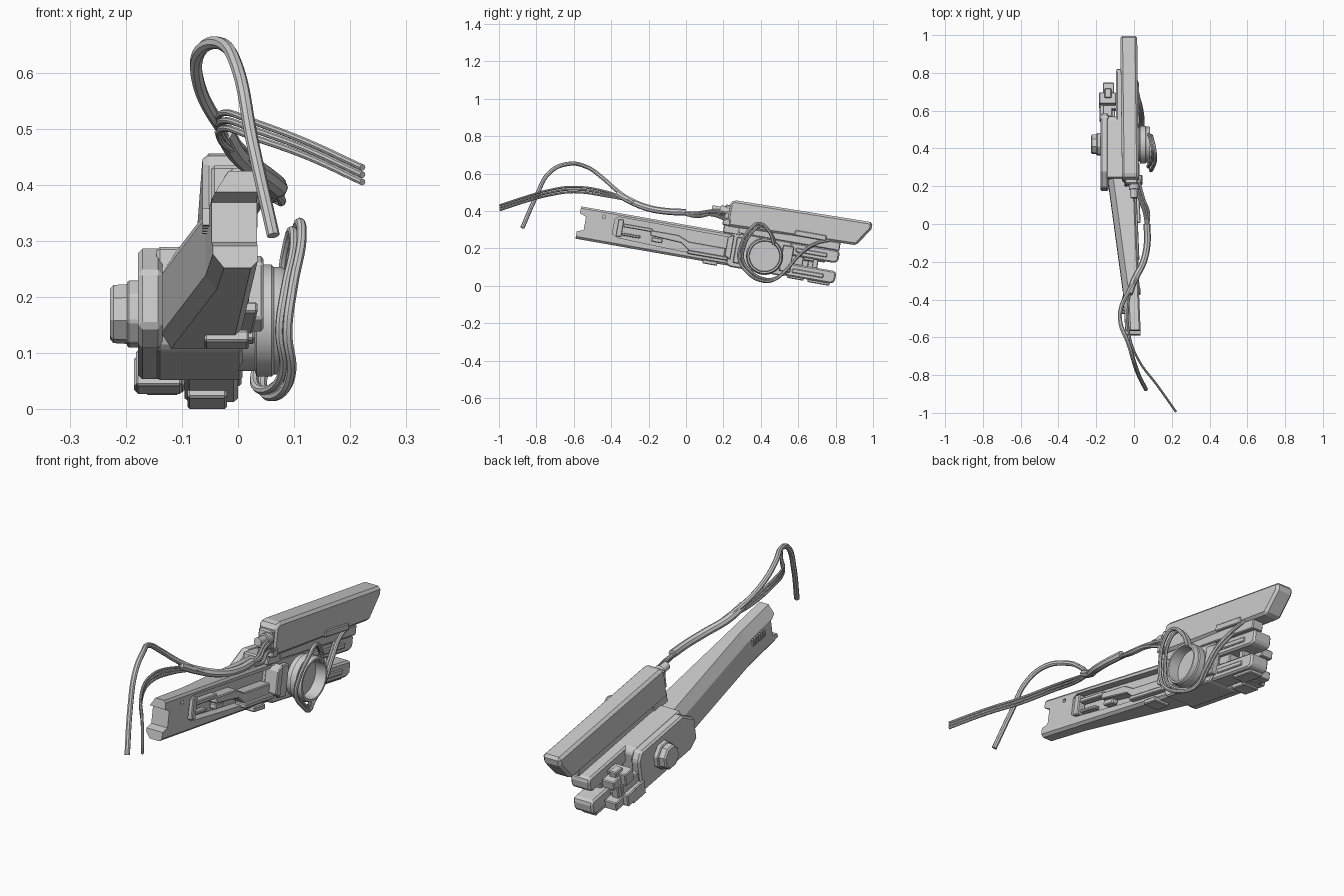
import bpy, bmesh, math
from mathutils import Matrix, Vector

if "Cube" in bpy.data.objects:
    bpy.data.objects.remove(bpy.data.objects["Cube"])

# The rigid parts live in a frame (x, u along arm, h above arm base) pitched down 10 degrees
TILT = Matrix.Translation((0, 0, 0.148)) @ Matrix.Rotation(math.radians(-10), 4, 'X')
SKEW = -0.041


def finish(name, bm, bevel=0.0, smooth=False, tilt=True):
    bmesh.ops.recalc_face_normals(bm, faces=bm.faces[:])
    if tilt:
        bm.transform(TILT)
    me = bpy.data.meshes.new(name)
    bm.to_mesh(me)
    bm.free()
    ob = bpy.data.objects.new(name, me)
    bpy.context.collection.objects.link(ob)
    if bevel:
        m = ob.modifiers.new("bevel", 'BEVEL')
        m.width, m.segments, m.limit_method = bevel, 1, 'ANGLE'
        m.angle_limit = math.radians(35)
    if smooth:
        select(ob)
        bpy.ops.object.shade_smooth_by_angle(angle=math.radians(35))
    return ob


def select(ob):
    bpy.ops.object.select_all(action='DESELECT')
    ob.select_set(True)
    bpy.context.view_layer.objects.active = ob


def loft(name, sections, bevel=0.0, smooth=False):
    bm = bmesh.new()
    rings = [[bm.verts.new(p) for p in s] for s in sections]
    n = len(rings[0])
    for a, b in zip(rings, rings[1:]):
        for i in range(n):
            bm.faces.new((a[i], a[(i + 1) % n], b[(i + 1) % n], b[i]))
    bm.faces.new(rings[0])
    bm.faces.new(rings[-1])
    return finish(name, bm, bevel, smooth)


def prism(name, pts, x0, x1, bevel=0.0, skew=0.0):
    return loft(name, [[(x + skew * u, u, h) for u, h in pts] for x in (x0, x1)], bevel)


def box(name, x0, x1, u0, u1, h0, h1, bevel=0.004, skew=0.0):
    return prism(name, [(u0, h0), (u1, h0), (u1, h1), (u0, h1)], x0, x1, bevel, skew)


def lathe(name, prof, u, h, sides=32, smooth=True, bevel=0.0):
    secs = [[(x, u + r * math.cos(2 * math.pi * (i + .5) / sides),
              h + r * math.sin(2 * math.pi * (i + .5) / sides)) for i in range(sides)]
            for x, r in prof]
    return loft(name, secs, bevel, smooth)


def cut(ob, cutter):
    m = ob.modifiers.new("cut", 'BOOLEAN')
    m.operation, m.object, m.solver = 'DIFFERENCE', cutter, 'EXACT'
    select(ob)
    bpy.ops.object.modifier_apply(modifier=m.name)
    bpy.data.objects.remove(cutter, do_unlink=True)


def cable(name, pts, r):
    cu = bpy.data.curves.new(name, 'CURVE')
    cu.dimensions, cu.resolution_u = '3D', 6
    cu.bevel_depth, cu.bevel_resolution, cu.use_fill_caps = r, 2, True
    sp = cu.splines.new('BEZIER')
    sp.bezier_points.add(len(pts) - 1)
    for bp, p in zip(sp.bezier_points, pts):
        bp.co = p
        bp.handle_left_type = bp.handle_right_type = 'AUTO'
    ob = bpy.data.objects.new(name, cu)
    bpy.context.collection.objects.link(ob)
    select(ob)
    bpy.ops.object.convert(target='MESH')
    bpy.ops.object.shade_smooth_by_angle(angle=math.radians(40))


# Tapered lower arm with a chamfered outer side, end notch and side pocket
def arm_section(u, xl, xr):
    return [(x, u, h) for x, h in ((xl, .025), (xl, .13), (xl + .028, .175), (xr - .008, .175),
                                   (xr, .165), (xr, .012), (xr - .012, 0), (xl + .02, 0))]


arm = loft("lower_arm", [arm_section(-.6, -.045, .035), arm_section(-.38, -.058, .026),
                         arm_section(.25, -.142, 0)])
cut(arm, prism("notch_cutter", [(-.7, .03), (-.6, .04), (-.565, .052), (-.565, .125),
                                (-.6, .137), (-.7, .147)], -.2, .2))
cut(arm, prism("pocket_cutter", [(-.41, .06), (-.38, .045), (-.1, .035), (.21, .03),
                                 (.21, .15), (-.39, .155), (-.41, .14)],
               -.027, .06, skew=SKEW))
cut(arm, box("hole_cutter", 0, .1, -.478, -.462, .135, .15, 0))

# Pocket contents: clip, strip, stepped cover and small blocks
box("pocket_clip", -.02, .018, -.392, -.36, .05, .145, skew=SKEW)
box("clip_arm", -.02, .014, -.36, -.2, .105, .125, skew=SKEW)
box("clip_lower_arm", -.02, .008, -.36, -.26, .06, .075, skew=SKEW)
prism("pocket_cover", [(-.21, .085), (-.21, .115), (-.06, .115), (.0, .09), (.2, .09),
                       (.2, .035), (.02, .035), (-.04, .075)], -.03, .02, .004, SKEW)
box("cover_ledge", -.02, .035, .0, .22, .025, .045, skew=SKEW)
box("pocket_block", -.02, .012, -.2, -.14, .055, .08, skew=SKEW)
box("belly_pad", -.06, .02, .09, .17, -.012, .01)

# Vent slats on the outer side
for i in range(6):
    box("vent_slat", -.063, -.045, -.5 + .016 * i, -.492 + .016 * i, .095, .125, 0, -.13 * 0)

# Elbow hub and outer side plate
prism("elbow_hub", [(.215, .01), (.235, -.005), (.53, -.005), (.55, .02), (.55, .165),
                    (.53, .183), (.215, .183)], -.145, .008, .006)
prism("side_plate", [(.17, .03), (.22, 0), (.55, 0), (.57, .03), (.57, .15), (.545, .185),
                     (.25, .185), (.17, .13)], -.178, -.135, .008)
prism("hub_front_flange", [(.20, .05), (.235, .03), (.235, .17), (.20, .15)], -.02, .045, .004)
box("hub_side_pad", -.01, .03, .25, .3, .02, .16)
box("hub_rear_pad", -.01, .025, .5, .56, .02, .16)

# Bolt head on the outer plate
lathe("bolt_washer", [(-.198, .062), (-.17, .062)], .412, .095, 8, False, .004)
lathe("bolt_head", [(-.228, .046), (-.222, .053), (-.19, .055)], .412, .095, 8, False)

# Open drum on the inner side
lathe("joint_drum", [(0, .09), (.03, .09), (.033, .1), (.06, .1), (.064, .096), (.078, .096),
                     (.085, .092), (.085, .083), (.035, .08), (.034, .02)], .412, .083, 40)

# Two parallel fork bars with end pads
for h in (.0, .112):
    prism("fork_bar", [(.5, h), (.785, h), (.805, h + .015), (.805, h + .058), (.795, h + .07),
                       (.5, h + .07)], -.095, 0, .008)
    box("bar_groove_strip", -.005, .006, .57, .74, h + .022, h + .045)
box("bar_pad", -.09, -.02, .66, .78, -.013, .01)
box("bar_spacer", -.08, -.02, .5, .62, .06, .12)
box("bar_tab", -.07, -.03, .67, .7, .06, .12)

# Clamp mechanism beside the bars
box("clamp_base", -.182, -.1, .55, .64, -.01, .055)
box("clamp_neck", -.165, -.115, .56, .68, .05, .1)
for h in (.0, .1):
    box("clamp_jaw", -.185, -.095, .62, .68, h, h + .055)
    box("clamp_tip", -.165, -.105, .68, .735, h + .005, h + .045)
box("clamp_post", -.155, -.12, .65, .7, .0, .17)
box("clamp_bridge", -.13, -.08, .6, .65, .04, .1)

# Upper housing with a slanted far end
prism("upper_housing", [(.182, .207), (.884, .226), (.95, .325), (.95, .362), (.2, .35),
                        (.182, .335)], -.061, .028, .012, -.012)
box("housing_rear_cap", -.048, .018, .16, .19, .235, .32, .006)
box("housing_rail", -.045, .012, .25, .8, .18, .225)
box("housing_link", -.05, .01, .17, .27, .17, .22)
box("housing_side_strip", .015, .026, .55, .72, .22, .25)
box("cable_latch", 0, .035, .16, .2, .21, .245)

# Cable gland at the housing rear
for r, u0, u1 in ((.026, .135, .17), (.018, .09, .14)):
    secs = [[(r * math.cos(a * math.pi / 8), u, .285 + r * math.sin(a * math.pi / 8))
             for a in range(16)] for u in (u0, u1)]
    loft("cable_gland", secs, 0, True)

# Sleeve and the thick trailing cable
cable("cable_sleeve", [(-.025, -.37, .495), (0, -.3, .455), (.05, -.2, .415),
                       (.07, -.1, .398), (.068, 0, .393)], .018)
cable("thick_cable", [(.02, -.28, .445), (-.035, -.37, .51), (-.07, -.45, .58),
                      (-.07, -.53, .635), (-.03, -.63, .652), (.0, -.73, .605),
                      (.025, -.8, .48), (.063, -.875, .31)], .0115)

# Three thin trailing cables
for i in (-1, 0, 1):
    cable("thin_cable", [(.0, -.3, .455), (-.03, -.42, .49 + .012 * i),
                         (-.022, -.6, .515 + .014 * i), (.03, -.73, .498 + .014 * i),
                         (.12, -.85, .465 + .013 * i), (.222, -.994, .418 + .013 * i)], .006)

# Short leads from sleeve to housing
for dx, z0, z1 in ((0, .4, .405), (.01, .395, .39), (.005, .385, .36), (.022, .38, .352)):
    cable("short_lead", [(.068, -.03, .39), (.055 + dx, .06, z0 - .01), (.03 + dx, .13, z0),
                         (.005 + dx, .22, z1)], .008)

# Two cables looping around the drum
loop = [(.09, .47, .22), (.098, .445, .29), (.11, .39, .333), (.113, .34, .3), (.098, .295, .22),
        (.088, .285, .14), (.095, .33, .07), (.075, .4, .028), (.045, .47, .032),
        (.048, .54, .09), (.04, .61, .17), (.02, .69, .225), (.01, .77, .245)]
cable("loop_cable", loop, .009)
mid = Vector((0, .42, .16))
cable("inner_loop_cable", [(p[0] - .014, mid.y + (p[1] - mid.y) * .95 + .012,
                            mid.z + (p[2] - mid.z) * .92) for p in loop], .008)
